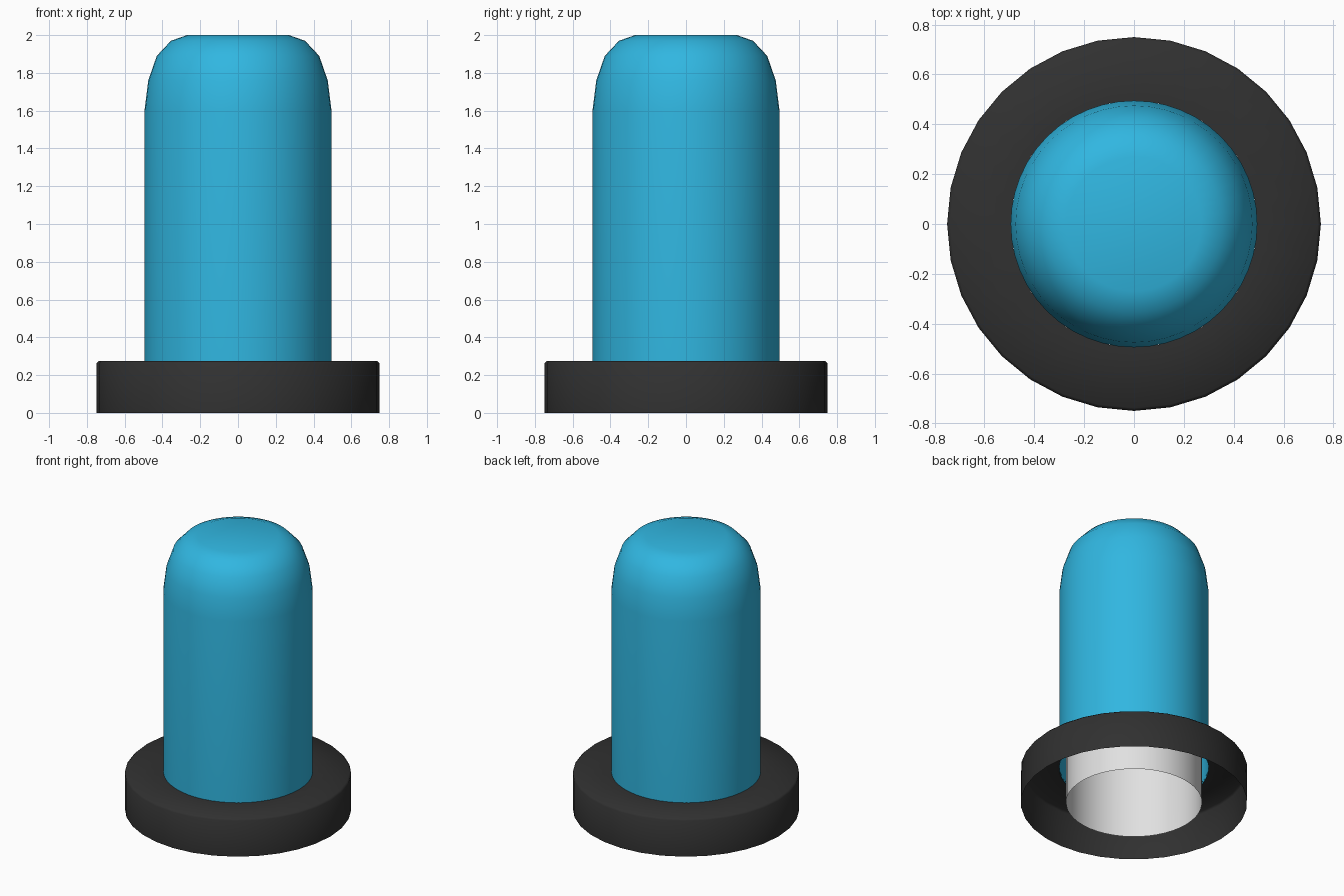
import bpy, bmesh
from math import cos, sin, tau, radians

if "Cube" in bpy.data.objects:
    bpy.data.objects.remove(bpy.data.objects["Cube"], do_unlink=True)


def material(name, colour):
    mat = bpy.data.materials.new(name)
    mat.use_nodes = True
    mat.diffuse_color = (*colour, 1)
    mat.node_tree.nodes["Principled BSDF"].inputs["Base Color"].default_value = (*colour, 1)
    return mat


def lathe(name, profile, segments, mat, cap=False):
    """Turn a (radius, height) profile around z; optionally close its end."""
    bm = bmesh.new()
    rings = [[bm.verts.new((r * cos(tau * i / segments), r * sin(tau * i / segments), z))
              for i in range(segments)] for r, z in profile]
    for low, high in zip(rings, rings[1:]):
        for i in range(segments):
            j = (i + 1) % segments
            bm.faces.new((low[i], low[j], high[j], high[i]))
    if cap:
        bm.faces.new(rings[-1])
    mesh = bpy.data.meshes.new(name)
    bm.to_mesh(mesh)
    bm.free()
    mesh.materials.append(mat)
    obj = bpy.data.objects.new(name, mesh)
    bpy.context.collection.objects.link(obj)
    bpy.ops.object.select_all(action="DESELECT")
    obj.select_set(True)
    bpy.context.view_layer.objects.active = obj
    bpy.ops.object.shade_smooth_by_angle(angle=radians(60))
    return obj


blue = material("blue", (0.03, 0.47, 0.75))
black = material("charcoal", (0.03, 0.03, 0.03))
white = material("white", (0.75, 0.75, 0.75))

# Hollow base collar, open underneath
lathe("base_collar", [(0.75, 0), (0.75, 0.262), (0.738, 0.275), (0.495, 0.275)], 32, black)

# Rounded outer sleeve
dome = [(0.495, 1.6), (0.475, 1.76), (0.43, 1.89), (0.355, 1.97), (0.27, 2.0)]
lathe("outer_sleeve", [(0.495, 0.26)] + dome, 48, blue, cap=True)

# Inner liner, open at the bottom, following the sleeve
inset = 0.045
lathe("inner_liner", [(0.45, 0)] + [(r - inset, z - inset) for r, z in dome], 48, white, cap=True)
